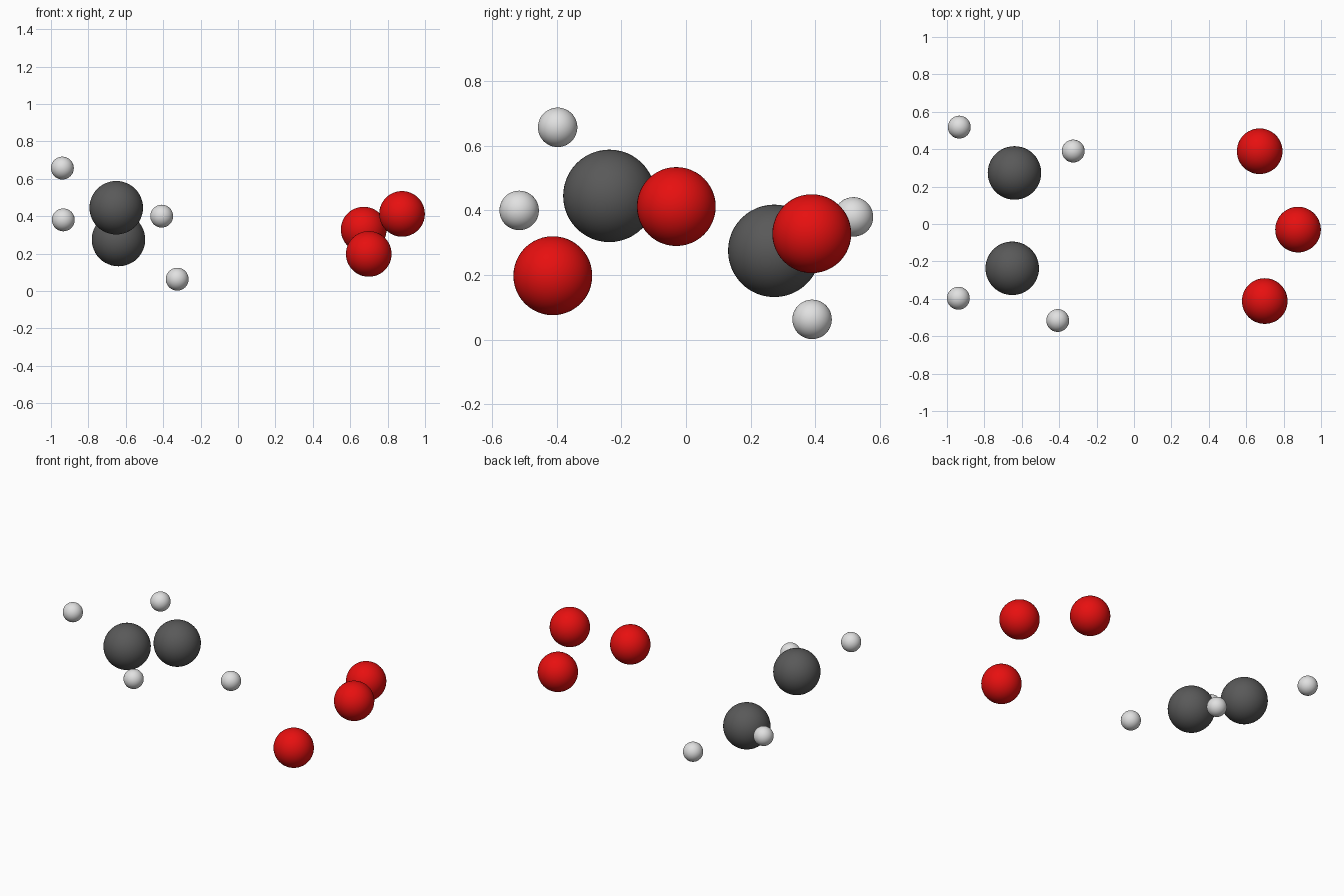
import bpy

cube = bpy.data.objects.get("Cube")
if cube:
    bpy.data.objects.remove(cube, do_unlink=True)


def make_material(name, colour):
    mat = bpy.data.materials.new(name)
    mat.use_nodes = True
    mat.diffuse_color = (*colour, 1)
    mat.node_tree.nodes["Principled BSDF"].inputs["Base Color"].default_value = (*colour, 1)
    return mat


def add_balls(name, material, radius, centres):
    for number, centre in enumerate(centres, 1):
        bpy.ops.mesh.primitive_uv_sphere_add(
            segments=48, ring_count=24, radius=radius, location=centre)
        ball = bpy.context.object
        ball.name = f"{name}_{number}"
        ball.data.materials.append(material)
        bpy.ops.object.shade_smooth()


# Large grey pair
add_balls("carbon_ball", make_material("dark grey", (0.1, 0.1, 0.1)), 0.143, [
    (-0.651, -0.237, 0.445),
    (-0.639, 0.273, 0.275),
])

# Red bent trio
add_balls("oxygen_ball", make_material("red", (0.8, 0.005, 0.005)), 0.122, [
    (0.672, 0.389, 0.328),
    (0.877, -0.030, 0.412),
    (0.699, -0.412, 0.198),
])

# Small pale balls around the grey pair
add_balls("hydrogen_ball", make_material("pale grey", (0.75, 0.75, 0.75)), 0.061, [
    (-0.939, -0.397, 0.657),
    (-0.934, 0.518, 0.380),
    (-0.408, -0.516, 0.400),
    (-0.325, 0.390, 0.063),
])
